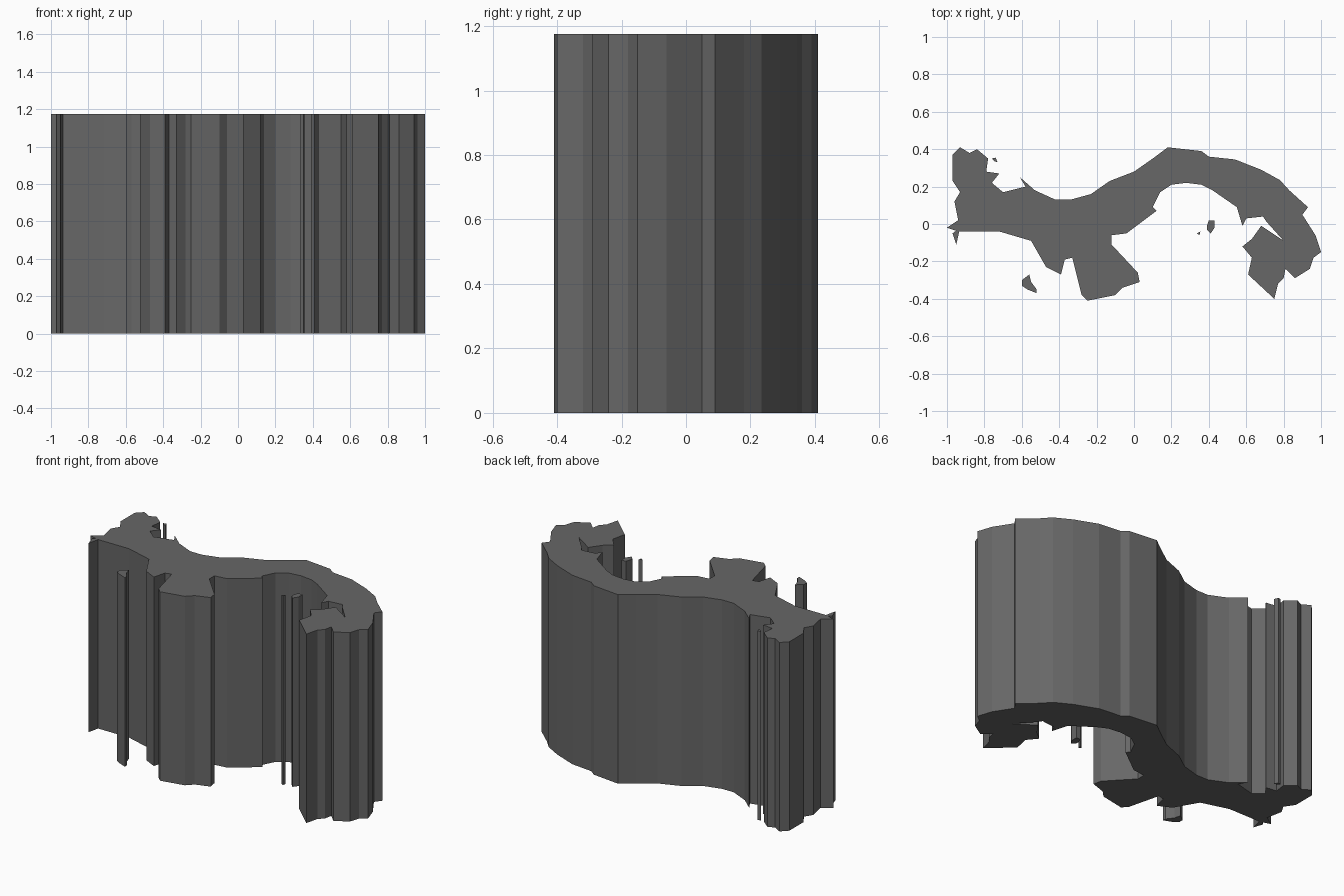
import bpy, bmesh

HEIGHT = 1.175

dark = bpy.data.materials.new("dark_grey")
dark.diffuse_color = (.135, .135, .135, 1)


def slab(name, outline):
    """Extrude a flat outline from z = 0 up to the common height."""
    bm = bmesh.new()
    base = bm.faces.new([bm.verts.new((x, y, 0)) for x, y in outline])
    top = bmesh.ops.extrude_face_region(bm, geom=[base], use_keep_orig=True)
    verts = [g for g in top["geom"] if isinstance(g, bmesh.types.BMVert)]
    bmesh.ops.translate(bm, verts=verts, vec=(0, 0, HEIGHT))
    bmesh.ops.recalc_face_normals(bm, faces=bm.faces)
    mesh = bpy.data.meshes.new(name)
    bm.to_mesh(mesh)
    bm.free()
    mesh.materials.append(dark)
    bpy.context.collection.objects.link(bpy.data.objects.new(name, mesh))


# Main land strip, clockwise from the western tip
slab("mainland", [
    (-1, -.02), (-.94, .02), (-.96, .12), (-.93, .17), (-.97, .23), (-.97, .37),
    (-.93, .41), (-.88, .38), (-.84, .40), (-.78, .35), (-.79, .28), (-.72, .27),
    (-.76, .22), (-.70, .17), (-.58, .20), (-.61, .25), (-.53, .18), (-.42, .13),
    (-.34, .13), (-.23, .16), (-.13, .23), (0, .28), (.10, .35), (.18, .41),
    (.36, .39), (.40, .36), (.54, .345), (.68, .29), (.78, .235), (.83, .18),
    (.93, .09), (.90, .05), (.97, -.06), (1, -.15), (.96, -.18), (.94, -.24),
    (.86, -.29), (.81, -.24), (.80, -.29), (.77, -.32), (.75, -.40), (.61, -.27),
    (.63, -.18), (.58, -.12), (.63, -.08), (.68, -.01), (.80, -.09), (.71, .01),
    (.69, .04), (.60, .03), (.58, -.01), (.55, .09), (.42, .18), (.36, .21),
    (.28, .22), (.20, .21), (.14, .17), (.10, .09), (.12, .07), (-.04, -.05),
    (-.12, -.06), (-.12, -.11), (.02, -.26), (.03, -.31), (-.06, -.34),
    (-.10, -.38), (-.25, -.41), (-.28, -.38), (-.33, -.18), (-.37, -.19),
    (-.39, -.27), (-.47, -.23), (-.55, -.09), (-.72, -.04), (-.94, -.04)])

# Separate islands
slab("southwest_spur", [(-.97, -.05), (-.93, -.02), (-.95, -.11)])
slab("southwest_island", [(-.60, -.30), (-.56, -.27), (-.55, -.31), (-.52, -.35),
                          (-.52, -.37), (-.57, -.35), (-.60, -.33)])
slab("gulf_island", [(.39, -.01), (.40, .02), (.43, .02), (.43, -.02), (.41, -.05),
                     (.39, -.03)])
slab("small_gulf_island", [(.335, -.05), (.355, -.04), (.35, -.06)])
slab("northwest_island", [(-.76, .35), (-.74, .355), (-.73, .33), (-.745, .335)])
